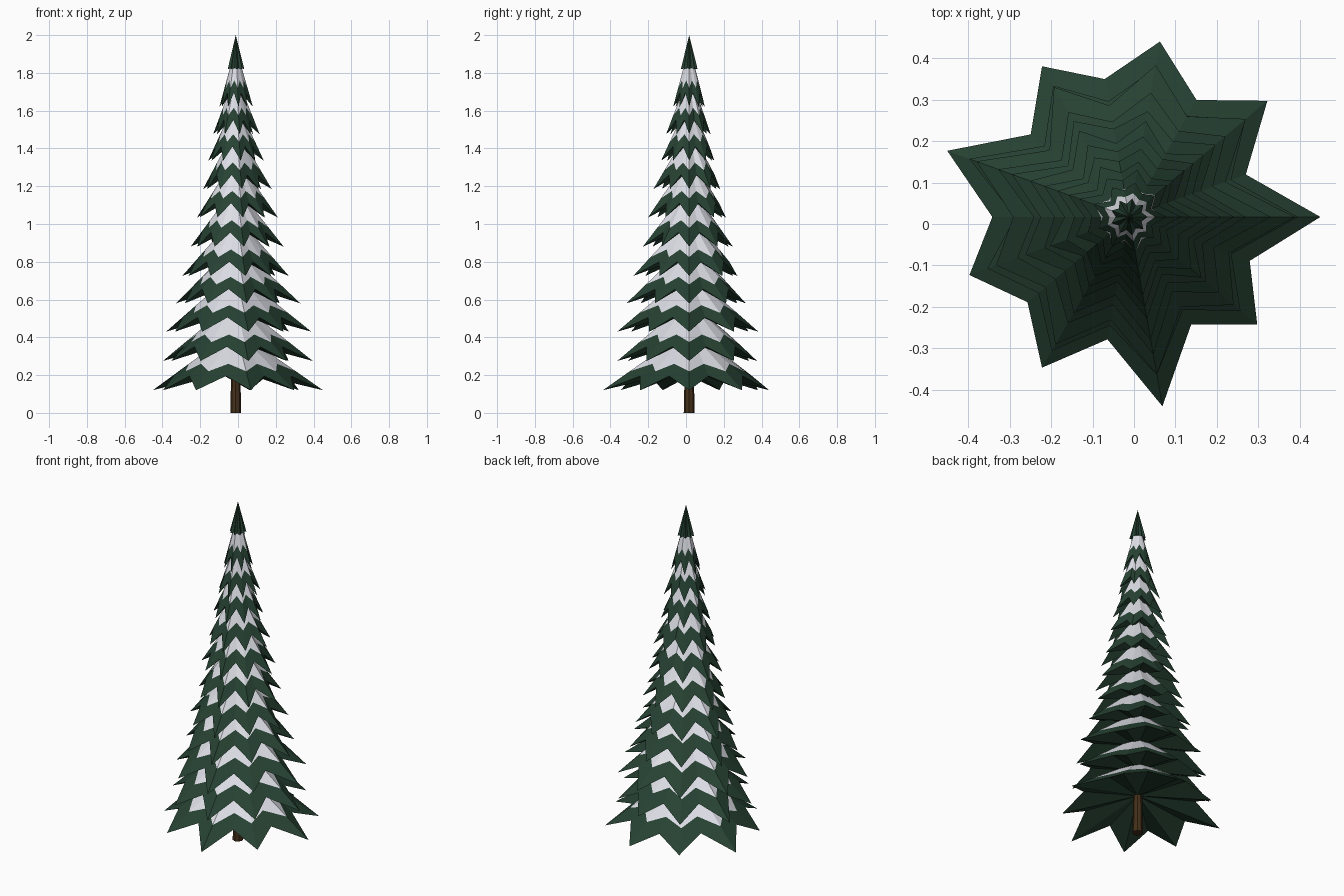
import bpy, bmesh, math, random

if "Cube" in bpy.data.objects:
    bpy.data.objects.remove(bpy.data.objects["Cube"])

random.seed(4)
CX, CY = -0.012, 0.017      # trunk axis
POINTS = 9                  # branch tips per tier


def material(name, rgb):
    m = bpy.data.materials.new(name)
    m.diffuse_color = (*rgb, 1)
    m.use_nodes = True
    m.node_tree.nodes["Principled BSDF"].inputs["Base Color"].default_value = m.diffuse_color
    return m


green = material("pine green", (0.02, 0.055, 0.033))
white = material("snow white", (0.76, 0.77, 0.83))
brown = material("bark brown", (0.06, 0.03, 0.01))


def finish(name, bm, mats):
    bmesh.ops.recalc_face_normals(bm, faces=bm.faces[:])
    me = bpy.data.meshes.new(name)
    bm.to_mesh(me)
    bm.free()
    for m in mats:
        me.materials.append(m)
    ob = bpy.data.objects.new(name, me)
    ob.location = (CX, CY, 0)
    bpy.context.collection.objects.link(ob)


def star_ring(bm, tips, valleys, z_tip, z_valley):
    ring = []
    for i in range(POINTS * 2):
        a = math.pi * i / POINTS
        r, z = (tips[i // 2], z_tip) if i % 2 == 0 else (valleys[i // 2], z_valley)
        ring.append(bm.verts.new((r * math.cos(a), r * math.sin(a), z)))
    return ring


def fan(bm, ring, z, mat):
    c = bm.verts.new((0, 0, z))
    for i in range(len(ring)):
        bm.faces.new((ring[i - 1], ring[i], c)).material_index = mat


def tier(name, tips, valleys, z):
    """Drooping star skirt: green rim, snowy upper cone, green underside."""
    bm = bmesh.new()
    rim = star_ring(bm, tips, valleys, z, z + 0.075)
    mid = star_ring(bm, [r * 0.69 for r in tips], [r * 0.75 for r in valleys],
                    z + 0.10, z + 0.14)
    for i in range(len(rim)):
        bm.faces.new((rim[i - 1], rim[i], mid[i], mid[i - 1]))
    fan(bm, mid, z + 0.32, 1)
    fan(bm, rim, z + 0.11, 0)
    finish(name, bm, [green, white])


# Branch tiers, bottom to top: (tip height, mean tip radius)
tiers = [(0.12, 0.435), (0.275, 0.375), (0.43, 0.365), (0.58, 0.31),
         (0.725, 0.272), (0.88, 0.24), (1.035, 0.207), (1.185, 0.175),
         (1.335, 0.14), (1.475, 0.115), (1.62, 0.083)]
base_tips = [0.462, 0.436, 0.43, 0.42, 0.467, 0.41, 0.42, 0.464, 0.404]
base_valleys = [0.30, 0.326, 0.338, 0.31, 0.33, 0.32, 0.30, 0.30, 0.31]
for k, (z, r) in enumerate(tiers):
    s = r / 0.435
    j = 0 if k == 0 else 0.04
    tier(f"branch_tier_{k + 1}",
         [t * s * random.uniform(1 - j, 1 + j) for t in base_tips],
         [v * s * random.uniform(1 - j, 1 + j) for v in base_valleys], z)

# Pointed green crown
bm = bmesh.new()
ring = star_ring(bm, [0.045] * POINTS, [0.032] * POINTS, 1.82, 1.825)
fan(bm, ring, 2.0, 0)
fan(bm, ring, 1.84, 0)
finish("crown", bm, [green])

# Tapered trunk
bm = bmesh.new()
bmesh.ops.create_cone(bm, cap_ends=True, segments=8, radius1=0.029,
                      radius2=0.02, depth=0.4)
bmesh.ops.translate(bm, verts=bm.verts[:], vec=(0, 0, 0.2))
finish("trunk", bm, [brown])
